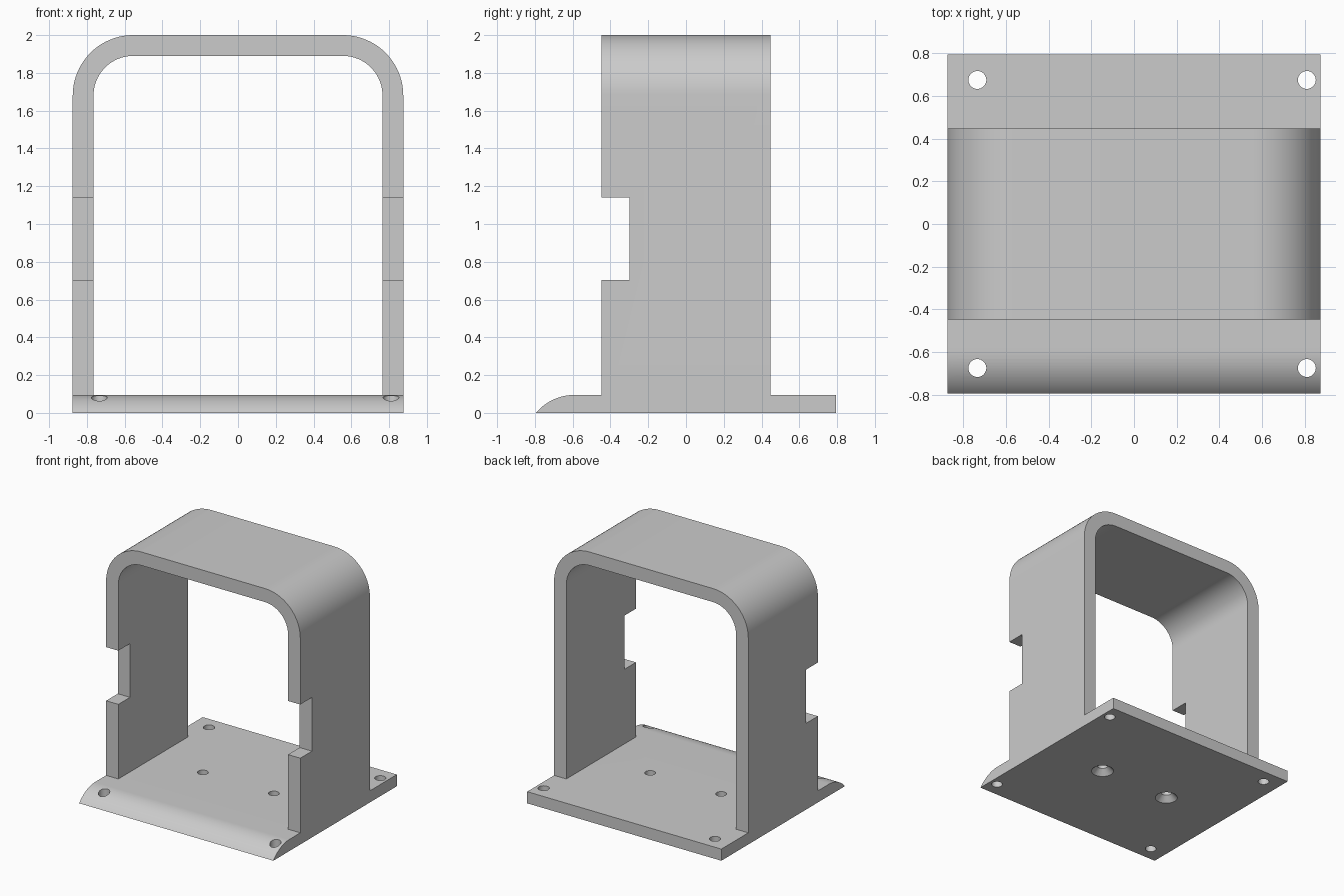
import bpy, bmesh
from math import sin, cos, pi, radians, acos

cube = bpy.data.objects.get("Cube")
if cube:
    bpy.data.objects.remove(cube, do_unlink=True)

# Overall sizes
HALF_W, HALF_D, TOP = 0.875, 0.795, 2.0
PLATE_T = 0.095
WALL, BAND_Y, BEND = 0.11, 0.448, 0.32

grey = bpy.data.materials.new("light grey")
grey.use_nodes = True
grey.diffuse_color = (0.6, 0.6, 0.6, 1)
grey.node_tree.nodes["Principled BSDF"].inputs["Base Color"].default_value = (0.6, 0.6, 0.6, 1)


def arc(cx, cz, r, a0, a1, n=20):
    steps = [a0 + (a1 - a0) * i / n for i in range(n + 1)]
    return [(cx + r * cos(a), cz + r * sin(a)) for a in steps]


def finish(bm, name):
    bmesh.ops.recalc_face_normals(bm, faces=bm.faces)
    mesh = bpy.data.meshes.new(name)
    bm.to_mesh(mesh)
    bm.free()
    mesh.materials.append(grey)
    obj = bpy.data.objects.new(name, mesh)
    bpy.context.collection.objects.link(obj)
    return obj


def extrude(name, points, vector):
    bm = bmesh.new()
    face = bm.faces.new([bm.verts.new(p) for p in points])
    new = bmesh.ops.extrude_face_region(bm, geom=[face])["geom"]
    bmesh.ops.translate(bm, vec=vector, verts=[v for v in new if isinstance(v, bmesh.types.BMVert)])
    return finish(bm, name)


def lathe_cutter(name, x, y, rings, n=32):
    # Stacked rings of (radius, height), closed at both ends
    bm = bmesh.new()
    loops = [[bm.verts.new((x + r * cos(2 * pi * i / n), y + r * sin(2 * pi * i / n), z))
              for i in range(n)] for r, z in rings]
    for low, high in zip(loops, loops[1:]):
        for i in range(n):
            j = (i + 1) % n
            bm.faces.new((low[i], low[j], high[j], high[i]))
    bm.faces.new(loops[0])
    bm.faces.new(loops[-1])
    return finish(bm, name)


def activate(obj):
    bpy.ops.object.select_all(action='DESELECT')
    obj.select_set(True)
    bpy.context.view_layer.objects.active = obj


def cut(obj, cutter):
    cutter.hide_render = True
    activate(obj)
    mod = obj.modifiers.new("cut", 'BOOLEAN')
    mod.operation, mod.solver, mod.object = 'DIFFERENCE', 'EXACT', cutter
    bpy.ops.object.modifier_apply(modifier=mod.name)
    bpy.data.objects.remove(cutter, do_unlink=True)


# Base plate with a rounded front nose
run = 0.205
nose_r = (PLATE_T ** 2 + run ** 2) / (2 * PLATE_T)
sweep = acos((nose_r - PLATE_T) / nose_r)
nose = arc(-HALF_D + run, PLATE_T - nose_r, nose_r, pi / 2 + sweep, pi / 2, 16)
side = nose + [(HALF_D, PLATE_T), (HALF_D, 0)]
plate = extrude("base_plate", [(-HALF_W, y, z) for y, z in side], (2 * HALF_W, 0, 0))

# Corner screw holes
for x in (-0.734, 0.81):
    for y in (-0.675, 0.675):
        cut(plate, lathe_cutter("corner_hole", x, y, [(0.042, -0.1), (0.042, 0.2)]))

# Middle holes, countersunk from below
for x in (-0.32, 0.32):
    rings = [(0.085, -0.1), (0.085, 0), (0.04, 0.045), (0.04, 0.2)]
    cut(plate, lathe_cutter("countersunk_hole", x, 0.005, rings))

# Arched band
cx, cz = HALF_W - BEND, TOP - BEND
inner = BEND - WALL
outline = [(HALF_W, PLATE_T)] + arc(cx, cz, BEND, 0, pi / 2) + arc(-cx, cz, BEND, pi / 2, pi)
outline += [(-HALF_W, PLATE_T), (WALL - HALF_W, PLATE_T)]
outline += arc(-cx, cz, inner, pi, pi / 2) + arc(cx, cz, inner, pi / 2, 0)
outline += [(HALF_W - WALL, PLATE_T)]
band = extrude("arched_band", [(x, -BAND_Y, z) for x, z in outline], (0, 2 * BAND_Y, 0))

# Notches in the front edges of both walls
notch = [(-1, -0.6, 0.703), (-1, -0.298, 0.703), (-1, -0.298, 1.14), (-1, -0.6, 1.14)]
cut(band, extrude("wall_notch", notch, (2, 0, 0)))

for obj in (plate, band):
    activate(obj)
    bpy.ops.object.shade_smooth_by_angle(angle=radians(30))
